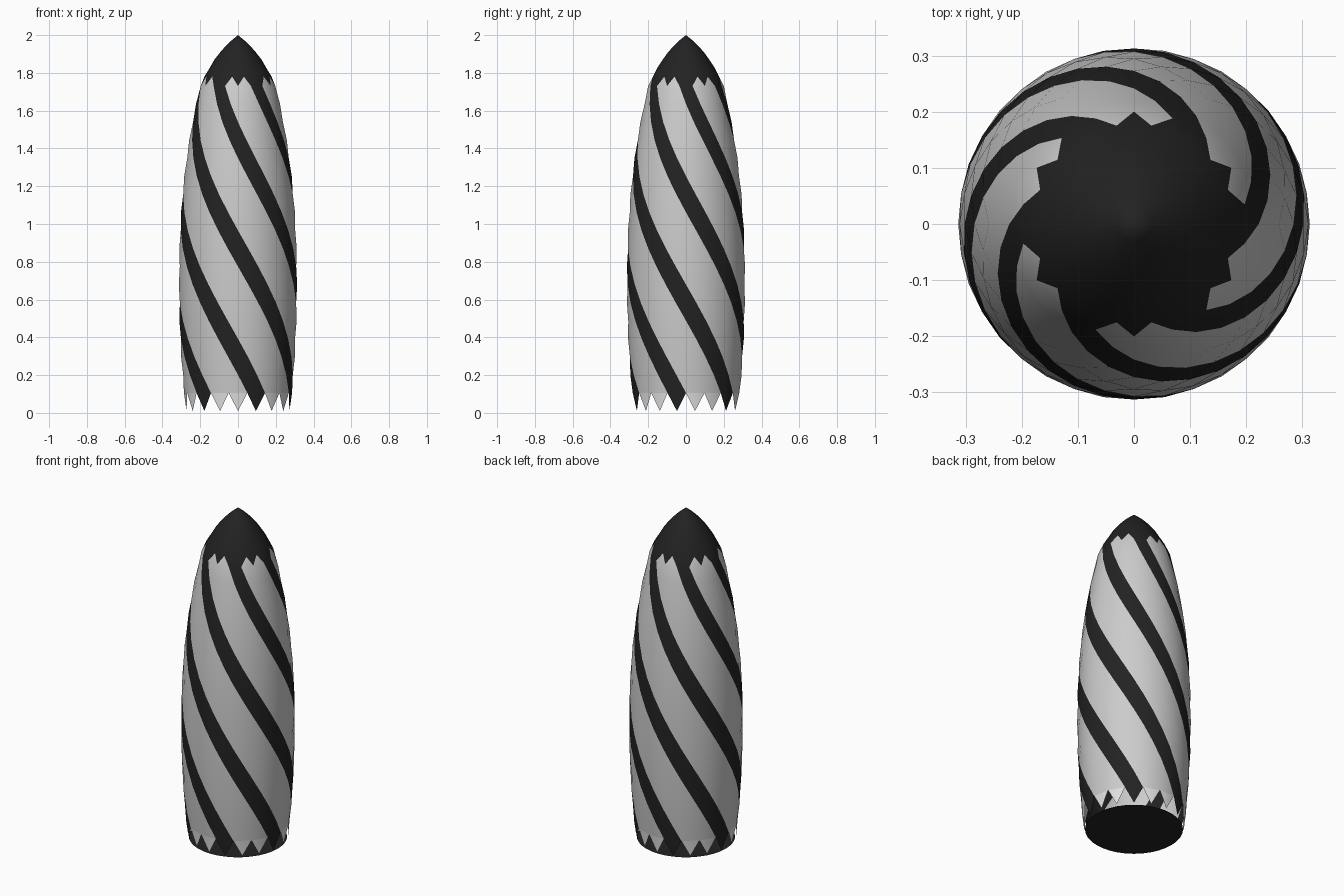
import bpy, bmesh
from math import radians, cos, sin

if "Cube" in bpy.data.objects:
    bpy.data.objects.remove(bpy.data.objects["Cube"])


def material(name, rgb):
    m = bpy.data.materials.new(name)
    m.use_nodes = True
    m.diffuse_color = (*rgb, 1)
    m.node_tree.nodes["Principled BSDF"].inputs["Base Color"].default_value = (*rgb, 1)
    return m


pale = material("pale_glass", (0.6, 0.6, 0.6))
dark = material("dark_glass", (0.016, 0.016, 0.016))
light = material("light_teeth", (0.74, 0.74, 0.74))
PALE, DARK, LIGHT = range(3)

SIDES = 18
STEP = 360 // SIDES
HALF = STEP // 2
TOP_ROW = 18           # last full row of diamonds
MAX_R, BELLY = 0.3133, 0.68


def body_radius(z):
    d = z - BELLY
    return MAX_R - (0.101 * d ** 2.27 if d > 0 else 0.082 * d * d)


# Ring heights and radii: bulging body, then the pointed cap
rows = [(0.01 + k * 0.0956, 0) for k in range(TOP_ROW + 1)]
rows = [(z, body_radius(z)) for z, _ in rows]
rows += [(1.78, 0.178), (1.825, 0.153), (1.87, 0.125), (1.91, 0.095),
         (1.945, 0.063), (1.975, 0.031)]


def finish(bm, name, mats):
    me = bpy.data.meshes.new(name)
    bm.to_mesh(me)
    bm.free()
    for m in mats:
        me.materials.append(m)
    ob = bpy.data.objects.new(name, me)
    bpy.context.collection.objects.link(ob)
    return ob


# Diagonal-grid shell: every second ring is turned by half a step
bm = bmesh.new()
grid = {}
for k, (z, r) in enumerate(rows):
    for j in range(SIDES):
        a = (j * STEP + (HALF if k % 2 == 0 else 0)) % 360
        grid[k, a] = bm.verts.new((r * cos(radians(a)), r * sin(radians(a)), z))


def diamond_colour(k, a):
    """Colour of the diamond whose lower tip is in ring k at angle a."""
    if k >= TOP_ROW or (a + HALF + HALF * k) % 60 == 0:
        return DARK
    return PALE


for k in range(len(rows) - 1):
    for j in range(SIDES):
        # Lower half of a diamond; the first ring gives the hanging teeth
        a = (j * STEP + (HALF if k % 2 == 0 else 0)) % 360
        f = bm.faces.new((grid[k, a], grid[k + 1, (a + HALF) % 360],
                          grid[k + 1, (a - HALF) % 360]))
        f.material_index = diamond_colour(k, a)
        if k == 0 and f.material_index == PALE:
            f.material_index = LIGHT
        # Upper half of the diamond that started one ring below
        if k > 0:
            b = (a + HALF) % 360
            f = bm.faces.new((grid[k, (b - HALF) % 360], grid[k, (b + HALF) % 360],
                              grid[k + 1, b]))
            f.material_index = diamond_colour(k - 1, b)

# Close the point of the cap
tip = bm.verts.new((0, 0, 2))
last = len(rows) - 1
for j in range(SIDES):
    a = (j * STEP + (HALF if last % 2 == 0 else 0)) % 360
    f = bm.faces.new((grid[last, a], grid[last, (a + STEP) % 360], tip))
    f.material_index = DARK
for f in bm.faces:
    f.smooth = True
shell = finish(bm, "spiral_tower_shell", (pale, dark, light))

# Floor disc
bm = bmesh.new()
bmesh.ops.create_circle(bm, cap_ends=True, segments=2 * SIDES, radius=0.27)
bmesh.ops.reverse_faces(bm, faces=bm.faces)
finish(bm, "floor_disc", (dark,))
